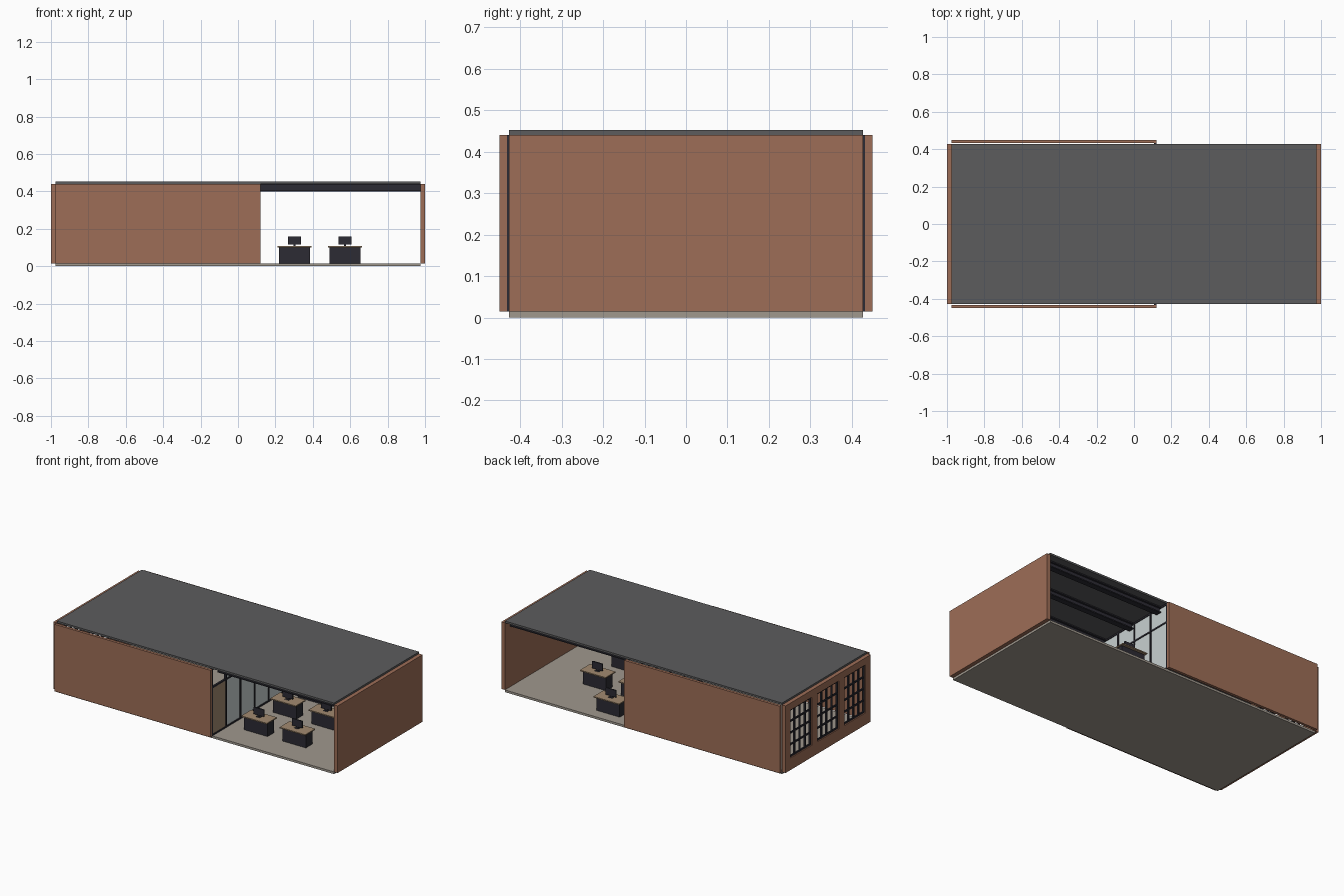
import bpy, bmesh
from mathutils import Matrix, Vector

cube = bpy.data.objects.get("Cube")
if cube:
    bpy.data.objects.remove(cube, do_unlink=True)


def material(name, rgb):
    m = bpy.data.materials.new(name)
    m.use_nodes = True
    m.diffuse_color = (*rgb, 1)
    bsdf = next(n for n in m.node_tree.nodes if n.type == 'BSDF_PRINCIPLED')
    bsdf.inputs["Base Color"].default_value = (*rgb, 1)
    return m


BRICK = material("brick_red", (0.34, 0.155, 0.095))
ROOF = material("roof_grey", (0.107, 0.107, 0.11))
FLOOR = material("pale_concrete", (0.35, 0.315, 0.27))
DARK = material("dark_metal", (0.025, 0.024, 0.033))
WOOD = material("light_wood", (0.36, 0.255, 0.16))
GLASS = material("pale_glass", (0.58, 0.63, 0.63))


def boxes(name, mat, spans):
    """One object from boxes given as ((x0, x1), (y0, y1), (z0, z1))."""
    bm = bmesh.new()
    for span in spans:
        low, high = (Vector(c) for c in zip(*span))
        place = Matrix.Translation((low + high) / 2) @ Matrix.Diagonal((*(high - low), 1))
        bmesh.ops.create_cube(bm, size=1, matrix=place)
    mesh = bpy.data.meshes.new(name)
    bm.to_mesh(mesh)
    bm.free()
    mesh.materials.append(mat)
    ob = bpy.data.objects.new(name, mesh)
    bpy.context.collection.objects.link(ob)
    return ob


def around(c, width):
    return (c - width / 2, c + width / 2)


# Main dimensions
END, SIDE, BASE, TOP, SPLIT = 0.975, 0.427, 0.014, 0.44, 0.12
LONG, HEIGHT = (-END, END), (BASE, TOP)

# Floor and roof slabs
boxes("floor_slab", FLOOR, [(LONG, (-SIDE, SIDE), (0, BASE))])
boxes("roof_slab", ROOF, [(LONG, (-SIDE, SIDE), (TOP, 0.452))])

# Brick walls: two long walls and the solid end
boxes("front_wall", BRICK, [((-END, SPLIT), (-0.45, -0.432), HEIGHT)])
boxes("back_wall", BRICK, [((-END, SPLIT), (0.432, 0.45), HEIGHT)])
boxes("left_end_wall", BRICK, [((END, 1), (-SIDE, SIDE), HEIGHT)])

# Right end wall with three window openings
SILL, HEAD, WIN = 0.09, 0.395, 0.215
centres = (-0.27, 0, 0.27)
edges = [-SIDE] + [e for c in centres for e in around(c, WIN)] + [SIDE]
thick = (-1, -END)
piers = [(thick, pair, (SILL, HEAD)) for pair in zip(edges[::2], edges[1::2])]
boxes("right_end_wall", BRICK, piers + [
    (thick, (-SIDE, SIDE), (BASE, SILL)), (thick, (-SIDE, SIDE), (HEAD, TOP))])

# Window bars
COLS, ROWS, BAR = 4, 4, 0.009
for i, c in enumerate(centres):
    bars = []
    for k in range(COLS + 1):
        y = c + (k / COLS - 0.5) * (WIN - BAR)
        bars.append(((-0.993, -0.982), around(y, BAR), (SILL, HEAD)))
    for k in range(ROWS + 1):
        z = SILL + BAR / 2 + k / ROWS * (HEAD - SILL - BAR)
        bars.append(((-0.992, -0.983), around(c, WIN), around(z, BAR)))
    boxes(f"window_bars_{i + 1}", DARK, bars)

# Glazed partition between the rooms, with a door in the first bay
BAYS, TRANSOM, POST = 6, 0.32, 0.01
step = (0.864 - POST) / BAYS
posts = [-0.432 + POST / 2 + k * step for k in range(BAYS + 1)]
frame = [(around(0.113, 0.014), around(y, POST), HEIGHT) for y in posts]
frame += [(around(0.113, 0.013), (-SIDE, SIDE), around(z, 0.009))
          for z in (BASE + 0.005, TRANSOM, TOP - 0.005)]
boxes("partition_frame", DARK, frame)
boxes("partition_glass", GLASS, [(around(0.113, 0.004), (posts[1], posts[-1]), HEIGHT)])
boxes("partition_door", WOOD,
      [(around(0.113, 0.007), (posts[0], posts[1]), (BASE, TRANSOM))])

# Ceiling I-beams over the open room
for i, y in enumerate((-0.36, -0.12, 0.12, 0.36)):
    run = (SPLIT, END)
    boxes(f"ceiling_beam_{i + 1}", DARK, [
        (run, around(y, 0.036), (0.4, 0.407)),
        (run, around(y, 0.012), (0.407, 0.433)),
        (run, around(y, 0.036), (0.433, TOP))])


# Desks with screens
def desk(tag, x, y):
    boxes(f"desk_body_{tag}", DARK, [(around(x, 0.165), around(y, 0.065), (BASE, 0.1))])
    boxes(f"desk_top_{tag}", WOOD, [(around(x, 0.18), around(y, 0.1), (0.1, 0.107))])
    boxes(f"desk_screen_{tag}", DARK, [
        (around(x, 0.072), around(y, 0.008), (0.116, 0.16)),
        (around(x, 0.012), around(y, 0.006), (0.107, 0.118)),
        (around(x, 0.03), around(y, 0.024), (0.107, 0.109))])


spots = [(x, y) for y in (-0.22, 0.07) for x in (0.302, 0.572)] + [(0.302, 0.32)]
for n, (x, y) in enumerate(spots):
    desk(n + 1, x, y)
